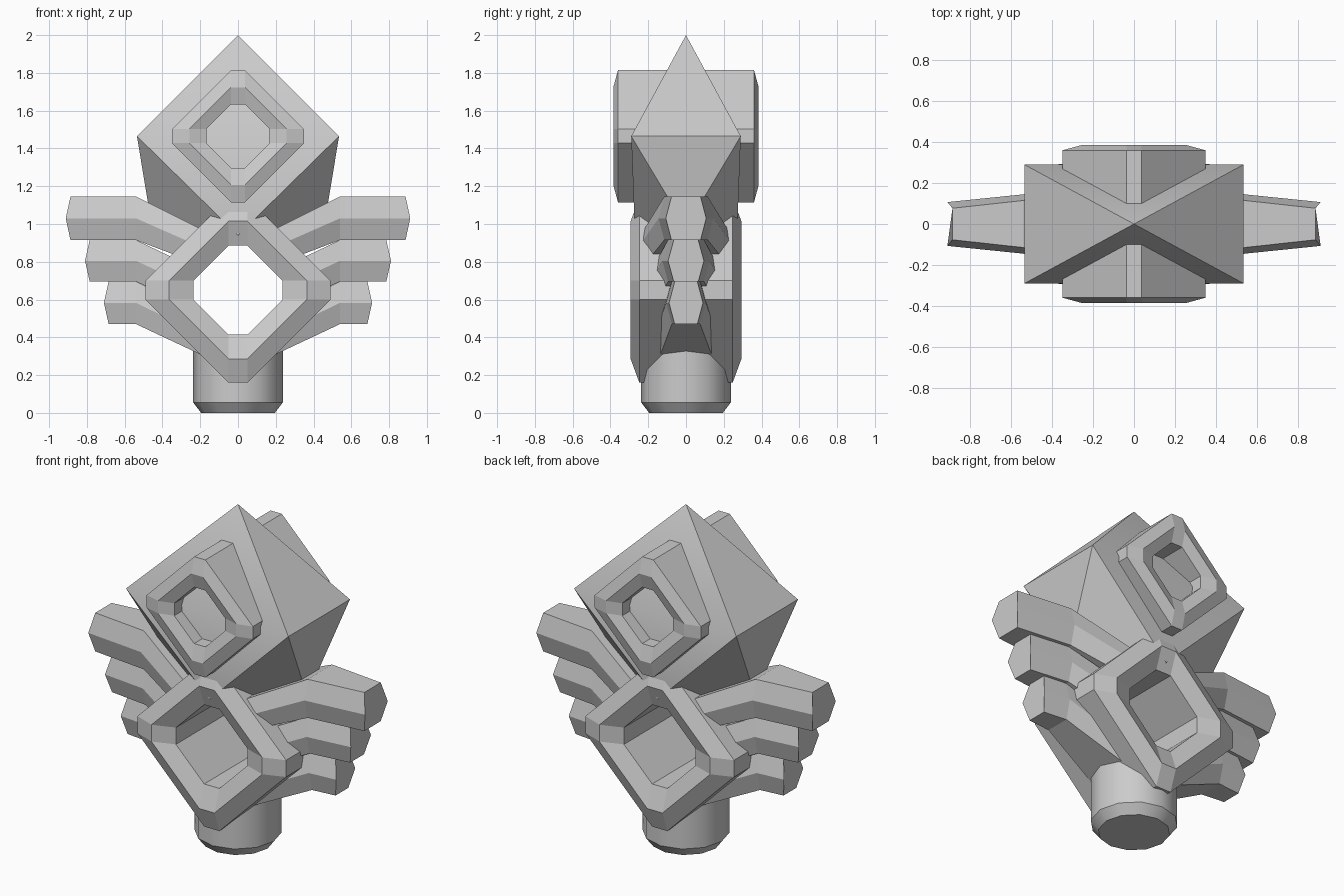
import bpy, bmesh, math

if "Cube" in bpy.data.objects:
    bpy.data.objects.remove(bpy.data.objects["Cube"])


def finish(bm, name, smooth=None):
    bmesh.ops.recalc_face_normals(bm, faces=bm.faces[:])
    mesh = bpy.data.meshes.new(name)
    bm.to_mesh(mesh)
    bm.free()
    obj = bpy.data.objects.new(name, mesh)
    bpy.context.collection.objects.link(obj)
    if smooth:
        bpy.ops.object.select_all(action='DESELECT')
        obj.select_set(True)
        bpy.context.view_layer.objects.active = obj
        bpy.ops.object.shade_smooth_by_angle(angle=math.radians(smooth))
    return obj


def skin(bm, loops, closed=False):
    """Bridge equal-sized vertex loops, capping the ends unless closed."""
    rows = [[bm.verts.new(p) for p in loop] for loop in loops]
    n = len(rows[0])
    for i in range(len(rows) if closed else len(rows) - 1):
        a, b = rows[i], rows[(i + 1) % len(rows)]
        for j in range(n):
            k = (j + 1) % n
            bm.faces.new((a[j], a[k], b[k], b[j]))
    if not closed:
        bm.faces.new(rows[0])
        bm.faces.new(rows[-1])


def diamond_loop(r, flat, y, z):
    """Diamond with clipped corners, lying in an xz plane."""
    pts = [(flat, r), (r, flat), (r, -flat), (flat, -r),
           (-flat, -r), (-r, -flat), (-r, flat), (-flat, r)]
    return [(px, y, z + pz) for px, pz in pts]


def diamond_ring(name, z, outer, crest, inner, flat, shoulder, depth):
    section = [(outer, -shoulder), (crest, -depth), (inner, -shoulder),
               (inner, shoulder), (crest, depth), (outer, shoulder)]
    bm = bmesh.new()
    skin(bm, [diamond_loop(r, flat, y, z) for r, y in section], closed=True)
    return finish(bm, name)


def feather(name, side, stations, tip_push=0.025):
    """Six-sided bar; each station is (x, bottom, top, half depth)."""
    loops = []
    for i, (x, lo, hi, w) in enumerate(stations):
        mid, f = (lo + hi) / 2, w - 0.03
        push = tip_push if i == len(stations) - 1 else 0
        loops.append([(side * x, -f, hi), (side * x, f, hi),
                      (side * (x + push), w, mid), (side * x, f, lo),
                      (side * x, -f, lo), (side * (x + push), -w, mid)])
    bm = bmesh.new()
    skin(bm, loops)
    return finish(bm, name)


# Faceted head: pyramid top, corners tapering to side and front points
bm = bmesh.new()
bm.verts.new((0, 0, 2.0))
for s in (-1, 1):
    for t in (-1, 1):
        bm.verts.new((s * 0.535, t * 0.29, 1.465))
    bm.verts.new((s * 0.455, 0, 0.98))
    bm.verts.new((0, s * 0.27, 0.94))
bmesh.ops.convex_hull(bm, input=bm.verts[:])
bmesh.ops.dissolve_limit(bm, angle_limit=0.01, verts=bm.verts[:], edges=bm.edges[:])
finish(bm, "head", 34)

# Diamond rings through head and body
diamond_ring("head_ring", 1.465, 0.35, 0.258, 0.168, 0.037, 0.36, 0.385)
diamond_ring("body_ring", 0.65, 0.49, 0.365, 0.236, 0.05, 0.247, 0.293)

# Three feathers on each side, root to tip
feathers = {
    "upper_feather": [(0.20, 0.785, 0.975, 0.25), (0.54, 0.915, 1.145, 0.145), (0.887, 0.915, 1.145, 0.107)],
    "middle_feather": [(0.33, 0.60, 0.815, 0.18), (0.54, 0.695, 0.915, 0.125), (0.785, 0.695, 0.915, 0.095)],
    "lower_feather": [(0.20, 0.31, 0.525, 0.165), (0.54, 0.47, 0.695, 0.105), (0.685, 0.47, 0.695, 0.09)],
}
for name, stations in feathers.items():
    for side, label in ((-1, "left"), (1, "right")):
        feather(f"{name}_{label}", side, stations)

# Round stem with chamfered foot
bm = bmesh.new()
skin(bm, [[(r * math.cos(a * math.pi / 6), r * math.sin(a * math.pi / 6), z) for a in range(12)]
          for r, z in ((0.195, 0), (0.237, 0.055), (0.237, 0.38))])
finish(bm, "stem", 35)
